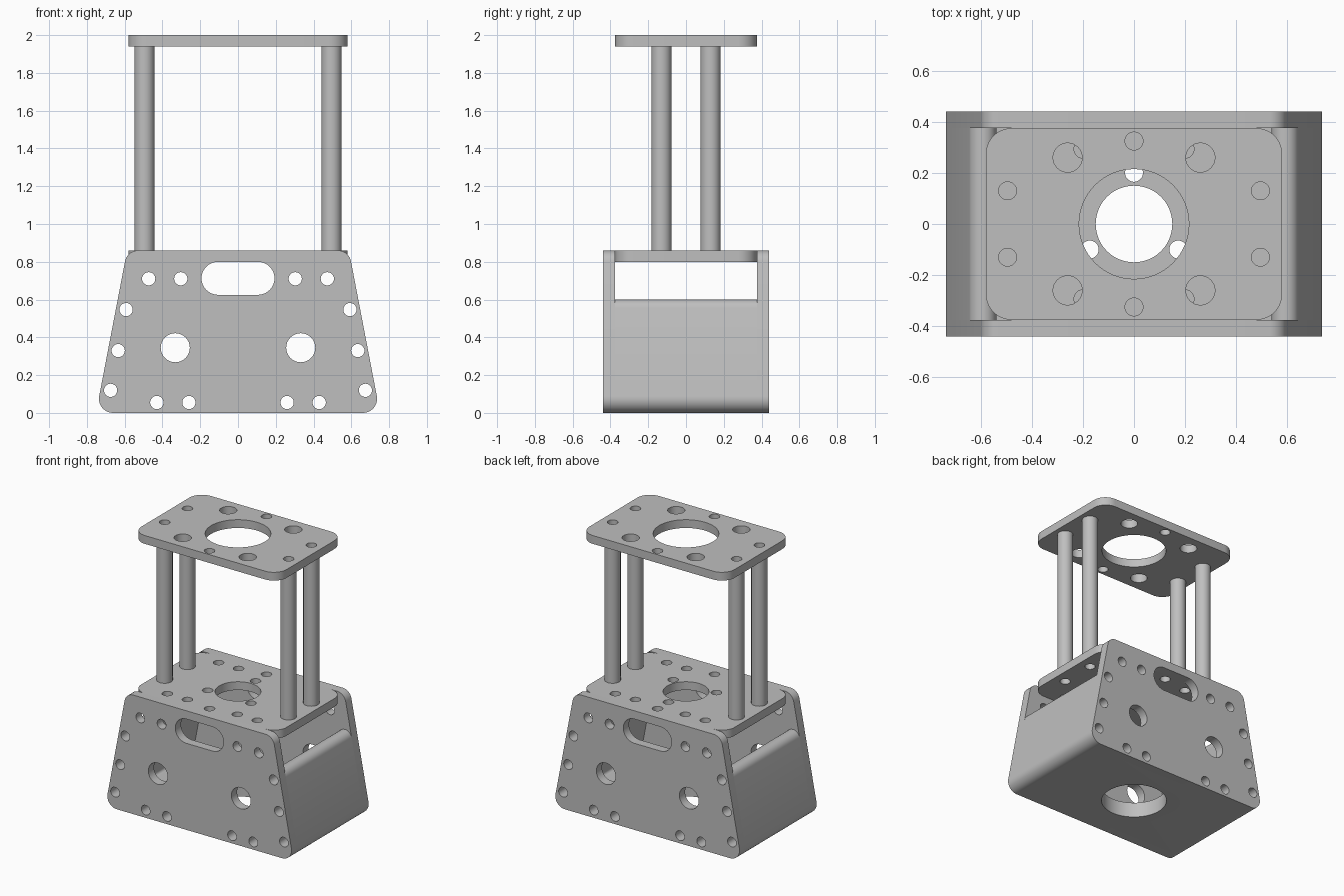
import bpy, bmesh, math
from mathutils import Vector, Matrix

if "Cube" in bpy.data.objects:
    bpy.data.objects.remove(bpy.data.objects["Cube"], do_unlink=True)

grey = bpy.data.materials.new("machined grey")
grey.use_nodes = True
grey.diffuse_color = (0.52, 0.52, 0.52, 1)
grey.node_tree.nodes["Principled BSDF"].inputs["Base Color"].default_value = (0.52, 0.52, 0.52, 1)

UPRIGHT = Matrix.Rotation(math.pi / 2, 4, "X")
FLAT = Matrix.Identity(4)


def rounded(corners, steps=10):
    """Outline from (x, y, radius) corners, each turned into an arc."""
    out = []
    for i, (x, y, r) in enumerate(corners):
        p = Vector((x, y))
        a = (Vector(corners[i - 1][:2]) - p).normalized()
        b = (Vector(corners[(i + 1) % len(corners)][:2]) - p).normalized()
        half = a.angle(b) / 2
        centre = p + (a + b).normalized() * r / math.sin(half)
        start = p + a * r / math.tan(half) - centre
        end = p + b * r / math.tan(half) - centre
        turn = math.atan2(start.x * end.y - start.y * end.x, start.dot(end))
        for k in range(steps + 1):
            t = turn * k / steps
            c, s = math.cos(t), math.sin(t)
            out.append(centre + Vector((start.x * c - start.y * s, start.x * s + start.y * c)))
    return out


def circle(x, y, r, n=32):
    return [Vector((x + r * math.cos(2 * math.pi * k / n), y + r * math.sin(2 * math.pi * k / n)))
            for k in range(n)]


def mirrored(x, y, r):
    return [circle(sx * x, y, r) for sx in (-1, 1)]


def quad(x, y, r):
    return mirrored(x, y, r) + mirrored(x, -y, r)


def finish(name, bm):
    mesh = bpy.data.meshes.new(name)
    bm.to_mesh(mesh)
    bm.free()
    mesh.materials.append(grey)
    ob = bpy.data.objects.new(name, mesh)
    bpy.context.collection.objects.link(ob)
    smooth(ob)
    return ob


def smooth(ob):
    bpy.ops.object.select_all(action="DESELECT")
    ob.select_set(True)
    bpy.context.view_layer.objects.active = ob
    bpy.ops.object.shade_smooth_by_angle(angle=math.radians(30))


def slab(name, outline, holes, depth, place):
    """Solid plate with holes, extruded evenly about its own plane."""
    cu = bpy.data.curves.new(name, "CURVE")
    cu.dimensions, cu.fill_mode, cu.extrude = "2D", "BOTH", depth / 2
    for loop in [outline] + holes:
        sp = cu.splines.new("POLY")
        sp.points.add(len(loop) - 1)
        for pt, v in zip(sp.points, loop):
            pt.co = (v.x, v.y, 0, 1)
        sp.use_cyclic_u = True
    tmp = bpy.data.objects.new(name, cu)
    bpy.context.collection.objects.link(tmp)
    bpy.context.view_layer.update()
    bm = bmesh.new()
    bm.from_mesh(tmp.evaluated_get(bpy.context.evaluated_depsgraph_get()).to_mesh())
    bpy.data.objects.remove(tmp, do_unlink=True)
    bpy.data.curves.remove(cu)
    bmesh.ops.remove_doubles(bm, verts=bm.verts[:], dist=0.0001)
    bmesh.ops.recalc_face_normals(bm, faces=bm.faces[:])
    bm.transform(place)
    return finish(name, bm)


def cylinder(name, x, y, z0, z1, r, n=40):
    bm = bmesh.new()
    bmesh.ops.create_cone(bm, cap_ends=True, segments=n, radius1=r, radius2=r, depth=z1 - z0,
                          matrix=Matrix.Translation((x, y, (z0 + z1) / 2)))
    return finish(name, bm)


# Shared sizes
FOOT, SHOULDER, HEIGHT = 0.752, 0.587, 0.86
PLATE, WALL, INNER_Y = 0.06, 0.107, 0.375
POST_X, POST_Y, SCREW = 0.495, 0.13, 0.035

# Slanted wall directions on the left-hand side of the frame
up = Vector((FOOT - SHOULDER, HEIGHT)).normalized()
inward = Vector((up.y, -up.x))
foot = Vector((-FOOT, 0))
wall_holes = [foot + up * s + inward * WALL / 2 for s in (0.132, 0.346, 0.567)]
edge_holes = [h for p in wall_holes for h in mirrored(-p.x, p.y, SCREW)]
edge_holes += [h for x in (0.26, 0.43) for h in mirrored(x, 0.055, SCREW)]

# Trapezoid side plates, front and back
trapezoid = rounded([(-FOOT, 0, 0.075), (FOOT, 0, 0.075),
                     (SHOULDER, HEIGHT, 0.07), (-SHOULDER, HEIGHT, 0.07)])
slot = rounded([(-0.193, 0.625, 0.0874), (0.193, 0.625, 0.0874),
                (0.193, 0.8, 0.0874), (-0.193, 0.8, 0.0874)])
side_holes = edge_holes + mirrored(0.332, 0.345, 0.077) + [slot]
side_holes += [h for x in (0.303, 0.473) for h in mirrored(x, 0.71, SCREW)]
thick = 0.44 - INNER_Y
for name, side in (("front_side_plate", -1), ("back_side_plate", 1)):
    slab(name, trapezoid, side_holes, thick,
         Matrix.Translation((0, side * (INNER_Y + thick / 2), 0)) @ UPRIGHT)

# U-shaped body: floor with slanted, round-topped walls
cap = foot + up * (0.567 + WALL / 2)
cap_in = cap + inward * WALL
floor_z = 0.11
base_in = foot + inward * WALL
base_in += up * (floor_z - base_in.y) / up.y
r_cap = WALL / 2 - 0.0002
left = [(cap.x, cap.y, r_cap), (foot.x, foot.y, 0.075)]
inside = [(base_in.x, base_in.y, 0.02), (cap_in.x, cap_in.y, r_cap)]
flip = lambda pts: [(-x, y, r) for x, y, r in reversed(pts)]
body = slab("channel_body", rounded(left + flip(left) + flip(inside) + inside),
            edge_holes, 2 * INNER_Y, UPRIGHT)

# Round opening through the floor
cutter = cylinder("floor_cutter", 0, 0, -0.1, 0.3, 0.218, 64)
cutter.hide_render = True
mod = body.modifiers.new("floor_opening", "BOOLEAN")
mod.operation, mod.solver, mod.object = "DIFFERENCE", "EXACT", cutter
bpy.context.view_layer.objects.active = body
bpy.ops.object.modifier_apply(modifier=mod.name)
bpy.data.objects.remove(cutter, do_unlink=True)
smooth(body)

# Horizontal plates
deck = rounded([(-0.58, -INNER_Y, 0.1), (0.58, -INNER_Y, 0.1),
                (0.58, INNER_Y, 0.1), (-0.58, INNER_Y, 0.1)])
common = quad(POST_X, POST_Y, SCREW) + [circle(0, y, SCREW) for y in (-0.325, 0.325)]
ring = [circle(0.2 * math.cos(a), 0.2 * math.sin(a), SCREW)
        for a in (math.radians(d) for d in (90, 210, 330))]
lower_holes = common + ring + [circle(0, 0, 0.15, 64)]
lower_holes += quad(0.2, 0.293, SCREW) + quad(0.36, 0.293, SCREW)
slab("lower_plate", deck, lower_holes, PLATE, Matrix.Translation((0, 0, HEIGHT - PLATE / 2)))
slab("top_plate", deck, common + quad(0.26, 0.26, 0.057) + [circle(0, 0, 0.215, 64)],
     PLATE, Matrix.Translation((0, 0, 2 - PLATE / 2)))

# Standoff posts
for x, side in ((-POST_X, "right"), (POST_X, "left")):
    for y, end in ((-POST_Y, "front"), (POST_Y, "back")):
        cylinder(f"{end}_{side}_post", x, y, HEIGHT, 2 - PLATE, 0.053)
